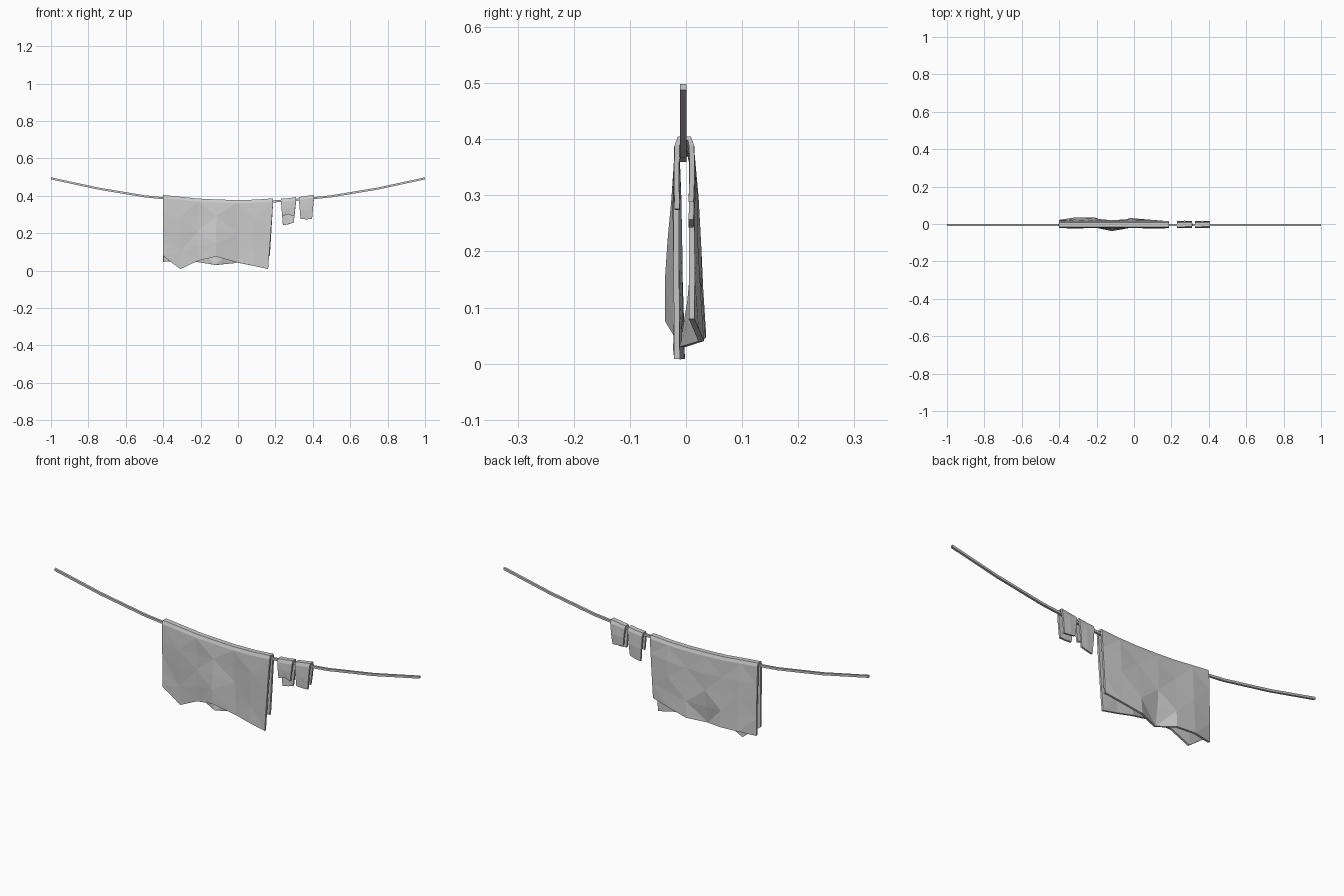
import bpy, bmesh

if "Cube" in bpy.data.objects:
    bpy.data.objects.remove(bpy.data.objects["Cube"])


def lerp_list(vals, t):
    f = t * (len(vals) - 1)
    i = min(int(f), len(vals) - 2)
    return vals[i] + (vals[i + 1] - vals[i]) * (f - i)


def cloth(name, cols, rows, thick):
    """Sheet draped over the rope. Each column:
    (x top, x front hem, x back hem, z top, z front hem, z back hem, front ys, back ys)"""
    bm = bmesh.new()
    grid = []
    for xt, xf, xb, zt, zf, zb, fy, by in cols:
        zs = zt - 0.018
        ts = [i / rows for i in range(rows + 1)]
        pts = [(xt + (xf - xt) * t, lerp_list(fy, t), zs + (zf - zs) * t) for t in reversed(ts)]
        pts += [(xt, fy[0] + 0.004, zt - thick / 2), (xt, by[0] - 0.004, zt - thick / 2)]
        pts += [(xt + (xb - xt) * t, lerp_list(by, t), zs + (zb - zs) * t) for t in ts]
        grid.append([bm.verts.new(p) for p in pts])
    for k, (a, b) in enumerate(zip(grid, grid[1:])):
        for i in range(len(a) - 1):
            q = (a[i], b[i], b[i + 1], a[i + 1])
            # alternate the diagonals for a faceted, crumpled look
            s = (i + k) % 2
            bm.faces.new((q[s], q[s + 1], q[s + 2]))
            bm.faces.new((q[s], q[s + 2], q[(s + 3) % 4]))
    bmesh.ops.recalc_face_normals(bm, faces=bm.faces)
    me = bpy.data.meshes.new(name)
    bm.to_mesh(me)
    bm.free()
    ob = bpy.data.objects.new(name, me)
    bpy.context.collection.objects.link(ob)
    m = ob.modifiers.new("thickness", "SOLIDIFY")
    m.thickness = thick
    m.offset = 0
    return ob


# sagging rope with a square section
bm = bmesh.new()
rings = []
heights = [0.365, 0.372, 0.397, 0.439, 0.493]
for i in range(-4, 5):
    z = heights[abs(i)]
    rings.append([bm.verts.new((i * 0.25, -0.005 + dy, z + dz))
                  for dy, dz in ((-.0055, -.0055), (.0055, -.0055), (.0055, .0055), (-.0055, .0055))])
for a, b in zip(rings, rings[1:]):
    for j in range(4):
        bm.faces.new((a[j], a[(j + 1) % 4], b[(j + 1) % 4], b[j]))
bm.faces.new(rings[0])
bm.faces.new(rings[-1])
bmesh.ops.recalc_face_normals(bm, faces=bm.faces)
rope_mesh = bpy.data.meshes.new("rope")
bm.to_mesh(rope_mesh)
bm.free()
bpy.context.collection.objects.link(bpy.data.objects.new("rope", rope_mesh))

# large towel with a central fold
F, B = -0.016, 0.010
cloth("large_towel", [
    (-.402, -.400, -.400, .405, .078, .047, (F, -.017, -.014, -.016), (B, .012, .017, .016)),
    (-.310, -.308, -.308, .396, .008, .050, (F, -.020, -.010, -.007), (B, .020, .024, .031)),
    (-.215, -.215, -.210, .386, .052, .045, (F, -.012, -.014, -.010), (B, .013, .022, .030)),
    (-.115, -.118, -.120, .381, .075, .030, (F, -.023, -.033, -.032), (B, .018, .012, -.006)),
    (-.010, .000, -.020, .378, .042, .040, (F, -.012, -.011, -.012), (B, .014, .020, .027)),
    (.090, .080, .085, .380, .026, .062, (F, -.020, -.015, -.018), (B, .019, .014, .018)),
    (.188, .161, .170, .387, .008, .080, (F, -.018, -.017, -.016), (B, .010, .011, .010)),
], 4, 0.010)

# two small cloths
fs, bs = (F, -.017, -.016), (B, .011, .009)
cloth("small_cloth_inner", [
    (.230, .236, .240, .385, .290, .243, fs, bs),
    (.270, .268, .270, .388, .302, .248, (F, -.018, -.015), (B, .013, .010)),
    (.311, .300, .298, .394, .290, .257, fs, bs),
], 2, 0.009)
cloth("small_cloth_outer", [
    (.326, .334, .336, .394, .277, .295, fs, bs),
    (.366, .364, .364, .400, .274, .290, (F, -.018, -.015), (B, .013, .010)),
    (.406, .396, .394, .406, .276, .288, fs, bs),
], 2, 0.009)
